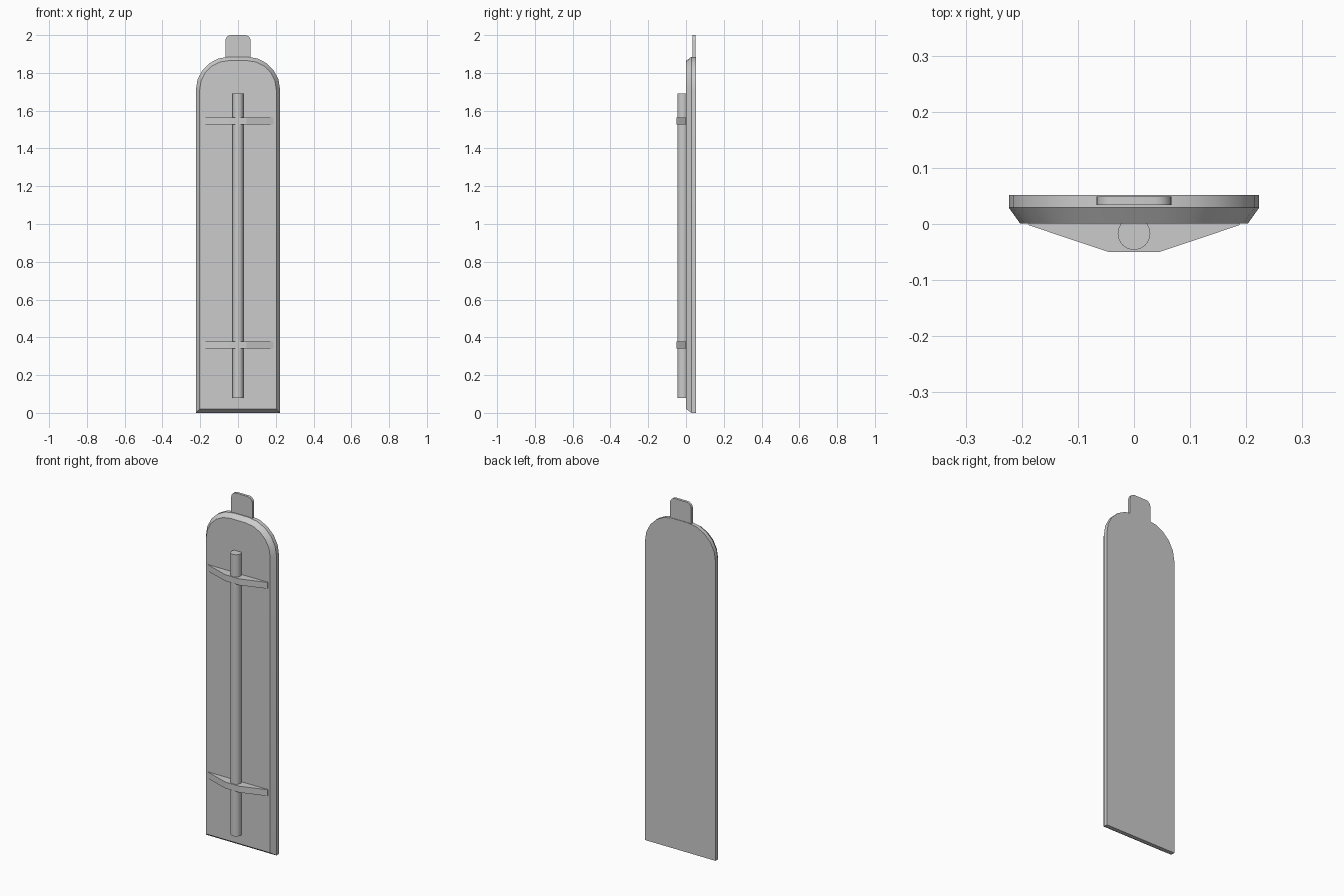
import bpy, bmesh, math

if "Cube" in bpy.data.objects:
    bpy.data.objects.remove(bpy.data.objects["Cube"])


def arch(hw, z0, z1, r, segs):
    """Outline in x/z: flat bottom, straight sides, rounded top corners."""
    pts = [(-hw, z0), (hw, z0)]
    for side, start in ((1, 0), (-1, 90)):
        for i in range(segs + 1):
            a = math.radians(start + 90 * i / segs)
            pts.append((side * (hw - r) + r * math.cos(a), z1 - r + r * math.sin(a)))
    return pts


def loft(name, rings, angle=30):
    """Closed solid through a list of equally sized point rings."""
    bm = bmesh.new()
    loops = [[bm.verts.new(p) for p in ring] for ring in rings]
    n = len(loops[0])
    for a, b in zip(loops, loops[1:]):
        for i in range(n):
            j = (i + 1) % n
            bm.faces.new((a[i], a[j], b[j], b[i]))
    bm.faces.new(loops[0])
    bm.faces.new(loops[-1][::-1])
    bmesh.ops.recalc_face_normals(bm, faces=bm.faces)
    mesh = bpy.data.meshes.new(name)
    bm.to_mesh(mesh)
    bm.free()
    obj = bpy.data.objects.new(name, mesh)
    bpy.context.collection.objects.link(obj)
    bpy.ops.object.select_all(action='DESELECT')
    obj.select_set(True)
    bpy.context.view_layer.objects.active = obj
    bpy.ops.object.shade_smooth_by_angle(angle=math.radians(angle))
    return obj


def at_y(outline, y):
    return [(x, y, z) for x, z in outline]


# Main plate: straight back rim, bevelled toward the front face
outer = arch(0.223, 0.0, 1.885, 0.175, 5)
inner = arch(0.203, 0.02, 1.865, 0.155, 5)
loft("plate", [at_y(inner, 0.001), at_y(outer, 0.029), at_y(outer, 0.052)])

# Thin rounded tab at the top
tab = arch(0.067, 1.80, 2.0, 0.03, 5)
loft("top_tab", [at_y(tab, 0.034), at_y(tab, 0.049)])

# Vertical rod half sunk into the plate
bpy.ops.mesh.primitive_cylinder_add(vertices=32, radius=0.029, depth=1.61,
                                    location=(0, -0.017, 0.885))
bpy.context.object.name = "rod"
bpy.ops.object.shade_smooth_by_angle(angle=math.radians(30))

# Two tapered brackets holding the rod
half = [(0.045, -0.05), (0.188, -0.002), (0.188, 0.004)]
profile = half + [(-x, y) for x, y in reversed(half)]
for name, z in (("lower_bracket", 0.36), ("upper_bracket", 1.545)):
    loft(name, [[(x, y, z + dz) for x, y in profile] for dz in (-0.018, 0.018)], 10)
